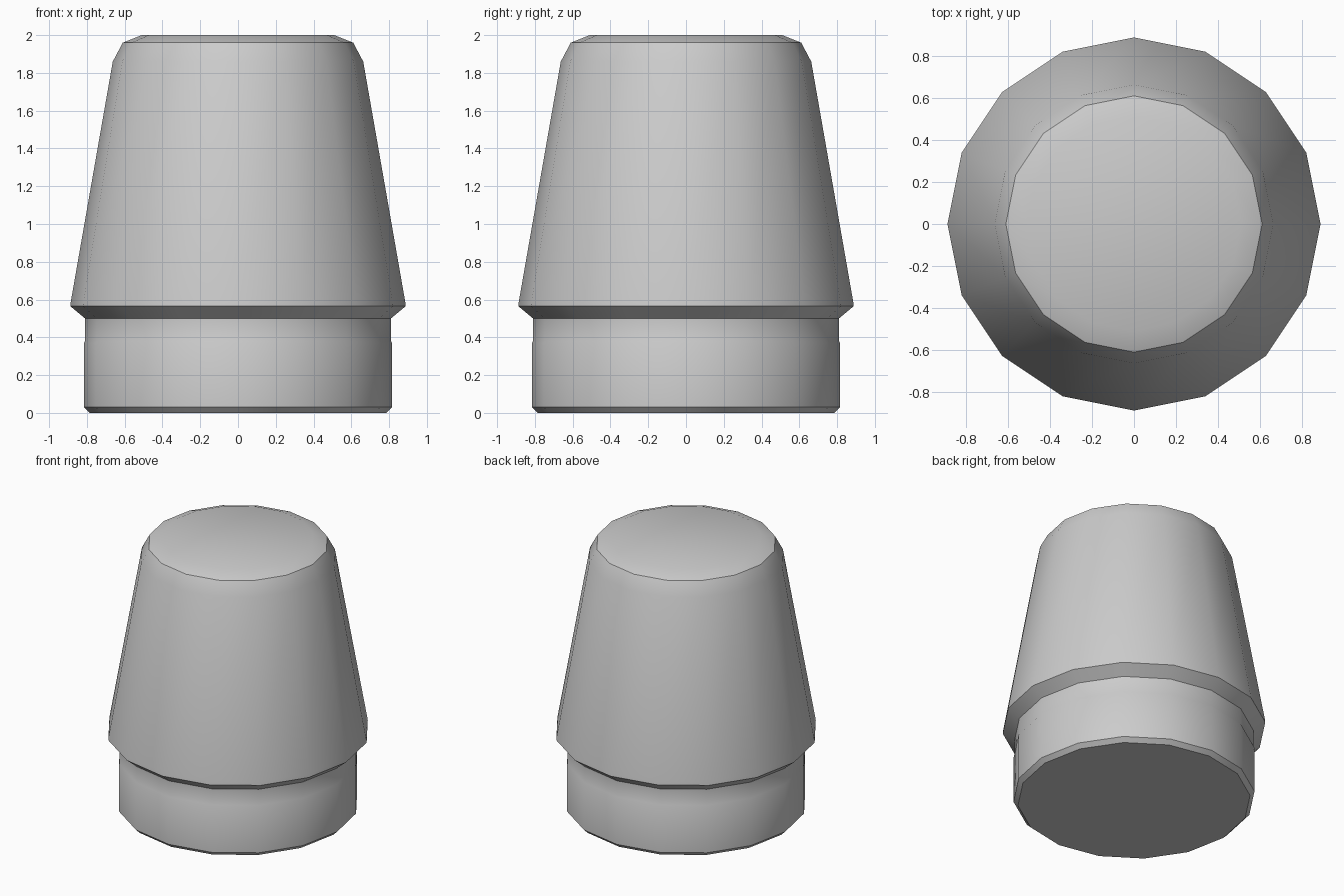
import bpy
import math

if "Cube" in bpy.data.objects:
    bpy.data.objects.remove(bpy.data.objects["Cube"])

SIDES = 16

grey = bpy.data.materials.new("light_grey")
grey.diffuse_color = (0.6, 0.6, 0.6, 1)
grey.use_nodes = True
grey.node_tree.nodes["Principled BSDF"].inputs["Base Color"].default_value = grey.diffuse_color


def lathe(name, profile, material):
    """Spin a (radius, height) profile about z and cap both ends."""
    verts, faces = [], []
    for r, z in profile:
        for i in range(SIDES):
            a = 2 * math.pi * i / SIDES
            verts.append((r * math.cos(a), r * math.sin(a), z))
    for k in range(len(profile) - 1):
        for i in range(SIDES):
            j = (i + 1) % SIDES
            a, b = k * SIDES, (k + 1) * SIDES
            faces.append((a + i, a + j, b + j, b + i))
    faces.append(tuple(reversed(range(SIDES))))
    top = (len(profile) - 1) * SIDES
    faces.append(tuple(range(top, top + SIDES)))
    mesh = bpy.data.meshes.new(name)
    mesh.from_pydata(verts, [], faces)
    mesh.materials.append(material)
    obj = bpy.data.objects.new(name, mesh)
    bpy.context.collection.objects.link(obj)
    bpy.context.view_layer.objects.active = obj
    obj.select_set(True)
    bpy.ops.object.shade_smooth_by_angle(angle=math.radians(40))
    obj.select_set(False)
    return obj


# Straight collar, undercut lip, tapered body and rounded top edge
lathe("tapered_cap", [
    (0.785, 0.0), (0.815, 0.03), (0.815, 0.37), (0.81, 0.38), (0.81, 0.5),
    (0.888, 0.565), (0.885, 0.59),
    (0.663, 1.86), (0.61, 1.96), (0.51, 2.0),
], grey)
